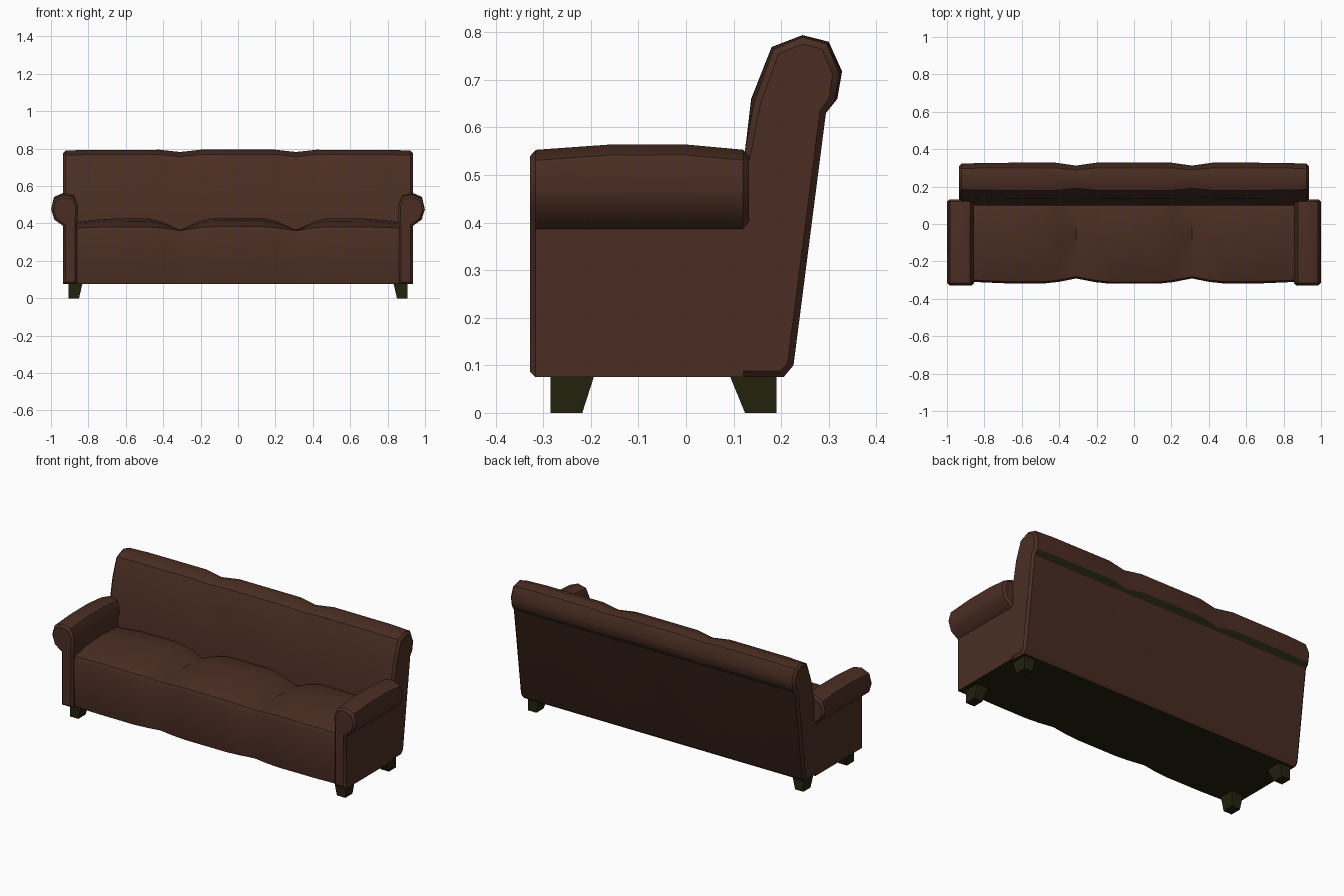
import bpy, bmesh, math

if "Cube" in bpy.data.objects:
    bpy.data.objects.remove(bpy.data.objects["Cube"])


def material(name, rgb):
    m = bpy.data.materials.new(name)
    m.diffuse_color = (*rgb, 1)
    m.use_nodes = True
    m.node_tree.nodes["Principled BSDF"].inputs["Base Color"].default_value = m.diffuse_color
    return m


LEATHER = material("brown leather", (0.070, 0.027, 0.017))
DARK = material("dark olive wood", (0.017, 0.016, 0.004))


def loft(name, sections, bevel=0.0, dark_rule=None, smooth=True):
    """Skin equal-length rings of points, cap both ends, bevel the cap rims."""
    bm = bmesh.new()
    rings = [[bm.verts.new(p) for p in s] for s in sections]
    n = len(rings[0])
    for a, b in zip(rings, rings[1:]):
        for i in range(n):
            j = (i + 1) % n
            bm.faces.new((a[i], a[j], b[j], b[i]))
    caps = [bm.faces.new(rings[0]), bm.faces.new(rings[-1])]
    bmesh.ops.recalc_face_normals(bm, faces=bm.faces)
    if bevel:
        rims = list({e for f in caps for e in f.edges})
        bmesh.ops.bevel(bm, geom=rims, offset=bevel, segments=1,
                        affect='EDGES', clamp_overlap=True)
    bm.normal_update()
    for f in bm.faces:
        c = f.calc_center_median()
        under = f.normal.z < -0.9 and c.z < 0.1
        if under or (dark_rule and dark_rule(f, c)):
            f.material_index = 1
    me = bpy.data.meshes.new(name)
    bm.to_mesh(me)
    bm.free()
    me.materials.append(LEATHER)
    me.materials.append(DARK)
    ob = bpy.data.objects.new(name, me)
    bpy.context.collection.objects.link(ob)
    if smooth:
        bpy.ops.object.select_all(action='DESELECT')
        ob.select_set(True)
        bpy.context.view_layer.objects.active = ob
        bpy.ops.object.shade_smooth_by_angle(angle=math.radians(42))
    return ob


def mirrored(half):
    """Stations (x, dip) for x >= 0 repeated on both sides."""
    return [(-x, d) for x, d in reversed(half) if x > 0] + half


# Backrest: side profile (y, z) with a rolled top that dips at the two seams
back_profile = [(0.10, 0.075), (0.205, 0.075), (0.226, 0.10), (0.294, 0.63),
                (0.318, 0.66), (0.328, 0.718), (0.30, 0.78), (0.245, 0.794),
                (0.18, 0.769), (0.137, 0.66), (0.124, 0.55), (0.10, 0.45)]


def back_section(x, dip):
    pts = []
    for y, z in back_profile:
        if z > 0.64:
            y += (0.24 - y) * 0.18 * dip
            z -= 0.012 * dip
        pts.append((x, y, z))
    return pts


back_stations = mirrored([(0, 0), (0.2, 0), (0.31, 1), (0.42, 0), (0.8, 0.05), (0.935, 0.4)])
loft("backrest", [back_section(x, d) for x, d in back_stations], 0.013,
     lambda f, c: f.normal.z < -0.4 and c.z > 0.6 and abs(c.x) < 0.9 and f.normal.y > 0.3)

# Seat: three cushions in one skin; each point is (y, z, seam shift y, seam drop z)
seat_profile = [(-0.308, 0.076, 0.022, 0), (-0.318, 0.15, 0.028, 0),
                (-0.319, 0.36, 0.028, 0.015), (-0.309, 0.383, 0.028, 0.022),
                (-0.20, 0.415, 0, 0.052), (-0.05, 0.43, 0, 0.065),
                (0.08, 0.422, 0, 0.06), (0.15, 0.395, 0, 0.04), (0.15, 0.076, 0, 0)]
seat_stations = mirrored([(0, 0), (0.13, 0), (0.21, 0.3), (0.31, 1), (0.40, 0.35),
                          (0.48, 0.04), (0.70, 0.08), (0.87, 0.35)])
loft("seat", [[(x, y + sy * d, z - sz * d) for y, z, sy, sz in seat_profile]
              for x, d in seat_stations])

# Arms: front profile (x, z) of panel plus scroll, slightly crowned along its length
arm_profile = [(0.86, 0.075), (0.935, 0.075), (0.935, 0.387), (0.982, 0.42),
               (0.999, 0.475), (0.984, 0.53), (0.932, 0.552), (0.878, 0.54),
               (0.855, 0.49), (0.86, 0.40)]
for side, label in ((1, "right"), (-1, "left")):
    rings = [[(side * x, y, z + (crown if z > 0.5 else 0)) for x, z in arm_profile]
             for y, crown in ((-0.328, 0), (-0.16, 0.012), (0.0, 0.012), (0.132, 0))]
    loft(label + "_arm", rings, 0.012)

# Feet: tapered blocks with straight outer faces
for side, label in ((1, "right"), (-1, "left")):
    for end, y_out, y_in, y_low in (("front", -0.285, -0.193, -0.218),
                                    ("back", 0.19, 0.092, 0.124)):
        rings = [[(side * 0.905, y_out, z), (side * xi, y_out, z),
                  (side * xi, yi, z), (side * 0.905, yi, z)]
                 for z, xi, yi in ((0.0, 0.85, y_low), (0.078, 0.832, y_in))]
        loft(f"{end}_{label}_foot", rings, 0, lambda f, c: True, smooth=False)
